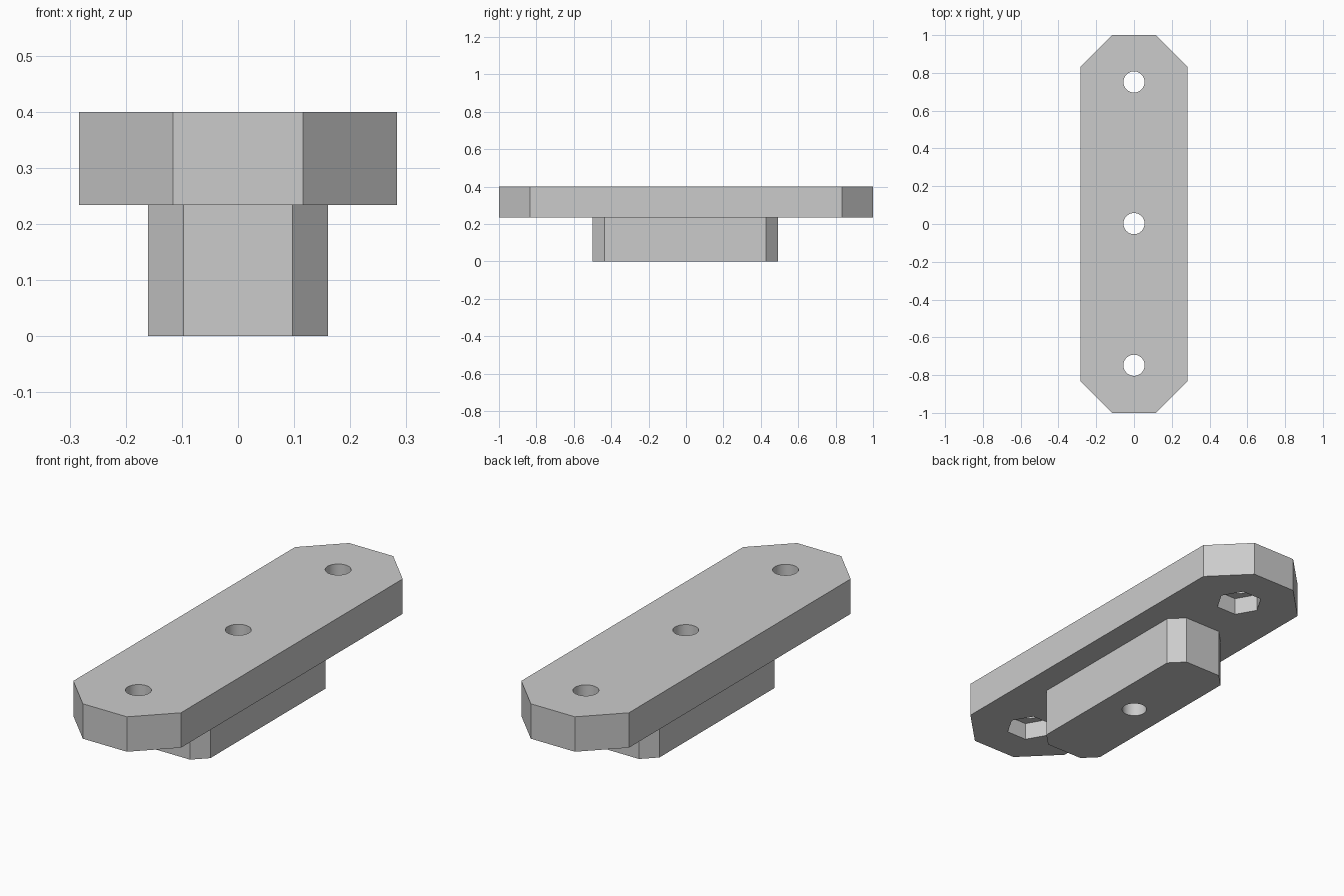
import bpy
import bmesh
from math import cos, sin, tau, radians

cube = bpy.data.objects.get("Cube")
if cube:
    bpy.data.objects.remove(cube, do_unlink=True)

grey = bpy.data.materials.new("light grey")
grey.use_nodes = True
colour = (0.6, 0.6, 0.6, 1)
grey.diffuse_color = colour
grey.node_tree.nodes["Principled BSDF"].inputs["Base Color"].default_value = colour


def prism(name, outline, bottom, top):
    """Extrude a flat outline upwards into a solid."""
    bm = bmesh.new()
    base = bm.faces.new([bm.verts.new((x, y, bottom)) for x, y in outline])
    side = bmesh.ops.extrude_face_region(bm, geom=[base])
    verts = [v for v in side["geom"] if isinstance(v, bmesh.types.BMVert)]
    bmesh.ops.translate(bm, verts=verts, vec=(0, 0, top - bottom))
    bmesh.ops.recalc_face_normals(bm, faces=bm.faces)
    mesh = bpy.data.meshes.new(name)
    bm.to_mesh(mesh)
    bm.free()
    mesh.materials.append(grey)
    obj = bpy.data.objects.new(name, mesh)
    bpy.context.collection.objects.link(obj)
    return obj


def chamfered(half_x, half_y, cut, y=0):
    """Rectangle with its four corners cut at 45 degrees."""
    a, b = half_x - cut, half_y - cut
    return [(px, py + y) for px, py in (
        (half_x, -b), (half_x, b), (a, half_y), (-a, half_y),
        (-half_x, b), (-half_x, -b), (-a, -half_y), (a, -half_y))]


def polygon(radius, sides, y):
    return [(radius * cos(tau * i / sides), y + radius * sin(tau * i / sides))
            for i in range(sides)]


def cut(target, cutter):
    """Subtract the cutter from the target and discard it."""
    cutter.hide_render = True
    mod = target.modifiers.new("cut", 'BOOLEAN')
    mod.operation = 'DIFFERENCE'
    mod.solver = 'EXACT'
    mod.object = cutter
    bpy.ops.object.select_all(action='DESELECT')
    target.select_set(True)
    bpy.context.view_layer.objects.active = target
    bpy.ops.object.modifier_apply(modifier=mod.name)
    bpy.data.objects.remove(cutter, do_unlink=True)


joint, height = 0.234, 0.4
plate = prism("top_plate", chamfered(0.283, 1, 0.167), joint, height)
block = prism("lower_block", chamfered(0.16, 0.495, 0.063, -0.004), 0, joint)

# Three bolt holes, the outer two with hexagonal nut pockets underneath
for y in (-0.748, 0.002, 0.752):
    cut(plate, prism("hole_cutter", polygon(0.056, 48, y), -0.1, 0.5))
    if abs(y) > 0.1:
        cut(plate, prism("nut_cutter", polygon(0.106, 6, y), 0.1, joint + 0.083))
    else:
        cut(block, prism("hole_cutter", polygon(0.056, 48, y), -0.1, 0.5))

# Round hole walls with crisp edges
bpy.ops.object.select_all(action='DESELECT')
for part in (plate, block):
    part.select_set(True)
    bpy.context.view_layer.objects.active = part
bpy.ops.object.shade_smooth_by_angle(angle=radians(30))
